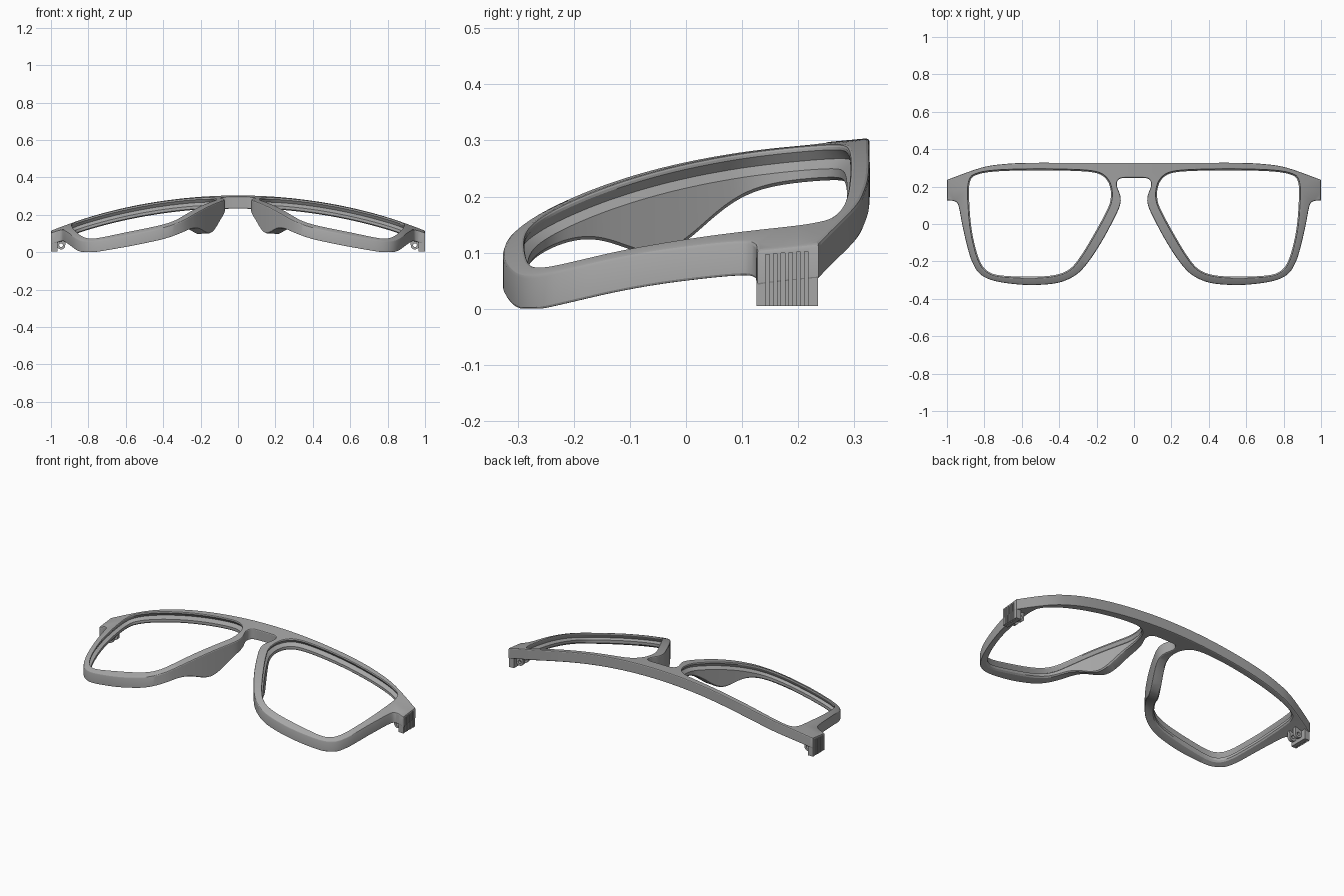
import bpy
import bmesh
import math
from mathutils import Vector

if "Cube" in bpy.data.objects:
    bpy.data.objects.remove(bpy.data.objects["Cube"])

grey = bpy.data.materials.new("frame grey")
grey.use_nodes = True
COLOUR = (0.38, 0.38, 0.38, 1)
grey.diffuse_color = COLOUR
grey.node_tree.nodes["Principled BSDF"].inputs["Base Color"].default_value = COLOUR

THICK = 0.064


def front_height(x, y):
    """Curved front surface of the frame."""
    return 0.264 + 0.19 * y - 0.33 * y**2 + 0.38 * y**3 - 0.18 * x**2


def nose_depth(x, y):
    """Extra depth behind the inner rims, forming the nose pads."""
    if abs(x) > 0.45:
        return 0
    return 0.085 * math.exp(-((y + 0.04) / 0.106) ** 2)


def spline(points, closed=False, step=0.014):
    """Catmull-Rom curve through points, sampled about every step."""
    p = [Vector(q) for q in points]
    n = len(p)
    out = []
    for i in range(n if closed else n - 1):
        b, c = p[i], p[(i + 1) % n]
        a = p[i - 1] if closed or i else b
        d = p[(i + 2) % n] if closed or i + 2 < n else c
        count = max(3, round((c - b).length / step))
        for k in range(count):
            t = k / count
            out.append(0.5 * (2 * b + (c - a) * t + (2 * a - 5 * b + 4 * c - d) * t**2
                              + (3 * b - a - 3 * c + d) * t**3))
    return out if closed else out + [p[-1]]


def mirrored(loop):
    return [Vector((-v.x, v.y)) for v in reversed(loop)]


def new_object(name, bm):
    bmesh.ops.recalc_face_normals(bm, faces=bm.faces)
    mesh = bpy.data.meshes.new(name)
    bm.to_mesh(mesh)
    bm.free()
    mesh.materials.append(grey)
    obj = bpy.data.objects.new(name, mesh)
    bpy.context.collection.objects.link(obj)
    return obj


def activate(obj):
    bpy.ops.object.select_all(action="DESELECT")
    obj.select_set(True)
    bpy.context.view_layer.objects.active = obj


def add_box(bm, low, high, side):
    """Box between two corners, on the left (+1) or right (-1)."""
    low, high = Vector(low), Vector(high)
    for v in bmesh.ops.create_cube(bm, size=1)["verts"]:
        v.co = (low + high) / 2 + Vector(a * b for a, b in zip(v.co, high - low))
        v.co.x *= side


# Outlines: brow, square end piece, then outer rim and nose, for one half
brow = spline([(0, .327), (.3, .327), (.56, .327), (.7, .32), (.82, .3), (1, .236)])
tip = [Vector((1, y)) for y in (.22, .2, .18, .16, .14, .127)] + [Vector((.985, .125))]
rim = spline([(.965, .124), (.945, .112), (.934, .08), (.917, -.01), (.889, -.13), (.862, -.21),
              (.822, -.268), (.75, -.303), (.62, -.323), (.5, -.325), (.39, -.31), (.305, -.268),
              (.242, -.2), (.173, -.095), (.108, .025), (.075, .1), (.073, .15), (.092, .205),
              (.085, .235), (.06, .246), (0, .247)])
half = brow + tip + rim
outline = half + mirrored(half)[1:-1]
lens = spline([(.2, .278), (.32, .29), (.55, .293), (.75, .286), (.85, .266), (.882, .23),
               (.888, .15), (.878, 0), (.858, -.11), (.83, -.2), (.79, -.254), (.72, -.28),
               (.55, -.288), (.42, -.278), (.34, -.245), (.28, -.175), (.21, -.06), (.15, .05),
               (.121, .12), (.12, .19), (.145, .245)], closed=True)

# Wall sections as (inset into the material, depth behind the front)
outer_wall = [(.006, 0), (.0018, .0018), (0, .006), (0, THICK - .006),
              (.0018, THICK - .0018), (.006, THICK)]
lens_wall = [(.005, 0), (.0015, .0015), (0, .005), (0, .01), (.012, .027), (-.006, .043),
             (-.006, THICK - .006), (0, THICK)]

bm = bmesh.new()
heights = {}
caps = ([], [])


def add_wall(loop, section, into):
    """Sweep a wall section round a loop; into is +1 when material lies inside it."""
    n = len(loop)
    area = sum(loop[i - 1].cross(loop[i]) for i in range(n))
    side = into * (1 if area > 0 else -1)
    rings = []
    for inset, depth in section:
        ring = []
        for i, p in enumerate(loop):
            t = (loop[(i + 1) % n] - loop[i - 1]).normalized()
            q = p + Vector((-t.y, t.x)) * side * inset
            v = bm.verts.new((q.x, q.y, 0))
            z = front_height(q.x, q.y) - depth
            if depth > .046:
                z -= nose_depth(q.x, q.y)
            heights[v] = max(z, 0)
            ring.append(v)
        rings.append(ring)
    for a, b in zip(rings, rings[1:]):
        for i in range(n):
            bm.faces.new((a[i - 1], a[i], b[i], b[i - 1]))
    for cap, ring in zip(caps, (rings[0], rings[-1])):
        cap.extend(bm.edges.get((ring[i - 1], ring[i])) for i in range(n))


add_wall(outline, outer_wall, 1)
add_wall(lens, lens_wall, -1)
add_wall(mirrored(lens), lens_wall, -1)
# Fill front and back flat, then bend everything to the curved surface
for cap in caps:
    bmesh.ops.triangle_fill(bm, use_beauty=True, edges=cap, normal=(0, 0, 1))
for v, z in heights.items():
    v.co.z = z
frame = new_object("frame_front", bm)

# Hinge plates and lugs at both ends
parts = [frame]
for name, s in (("left", 1), ("right", -1)):
    bm = bmesh.new()
    add_box(bm, (.966, .126, .005), (.999, .235, .09), s)
    parts.append(new_object(name + "_hinge_plate", bm))

    bm = bmesh.new()
    for y in (.155, .2):
        # Rounded lug with a pin hole, made as a ring of quads
        rings = []
        for yy in (y - .009, y + .009):
            for hole in (False, True):
                ring = []
                for k in range(24):
                    a = k * math.tau / 24
                    r = .01 if hole else .023
                    x, z = .946 + r * math.cos(a), .038 + r * math.sin(a)
                    if not hole and math.sin(a) > 0:
                        z += .025
                    ring.append(bm.verts.new((x * s, yy, z)))
                rings.append(ring)
        for a, b in ((0, 1), (1, 3), (3, 2), (2, 0)):
            for k in range(24):
                bm.faces.new((rings[a][k - 1], rings[a][k], rings[b][k], rings[b][k - 1]))
        # Web tying the lug to the plate
        add_box(bm, (.96, y - .009, .03), (.97, y + .009, .08), s)
    parts.append(new_object(name + "_hinge_lugs", bm))

# Upright grooves cut into the outer face of each end
bm = bmesh.new()
for s in (1, -1):
    for k in range(6):
        y = .142 + k * .0138
        add_box(bm, (.988, y, -.02), (1.02, y + .0065, .097 + k * .001), s)
cutter = new_object("groove_cutter", bm)
cutter.hide_render = True

for obj in parts:
    activate(obj)
    if "lugs" not in obj.name:
        cut = obj.modifiers.new("grooves", "BOOLEAN")
        cut.operation = "DIFFERENCE"
        cut.solver = "EXACT"
        cut.object = cutter
        bpy.ops.object.modifier_apply(modifier=cut.name)
    bpy.ops.object.shade_smooth_by_angle(angle=math.radians(21))
bpy.data.objects.remove(cutter)
